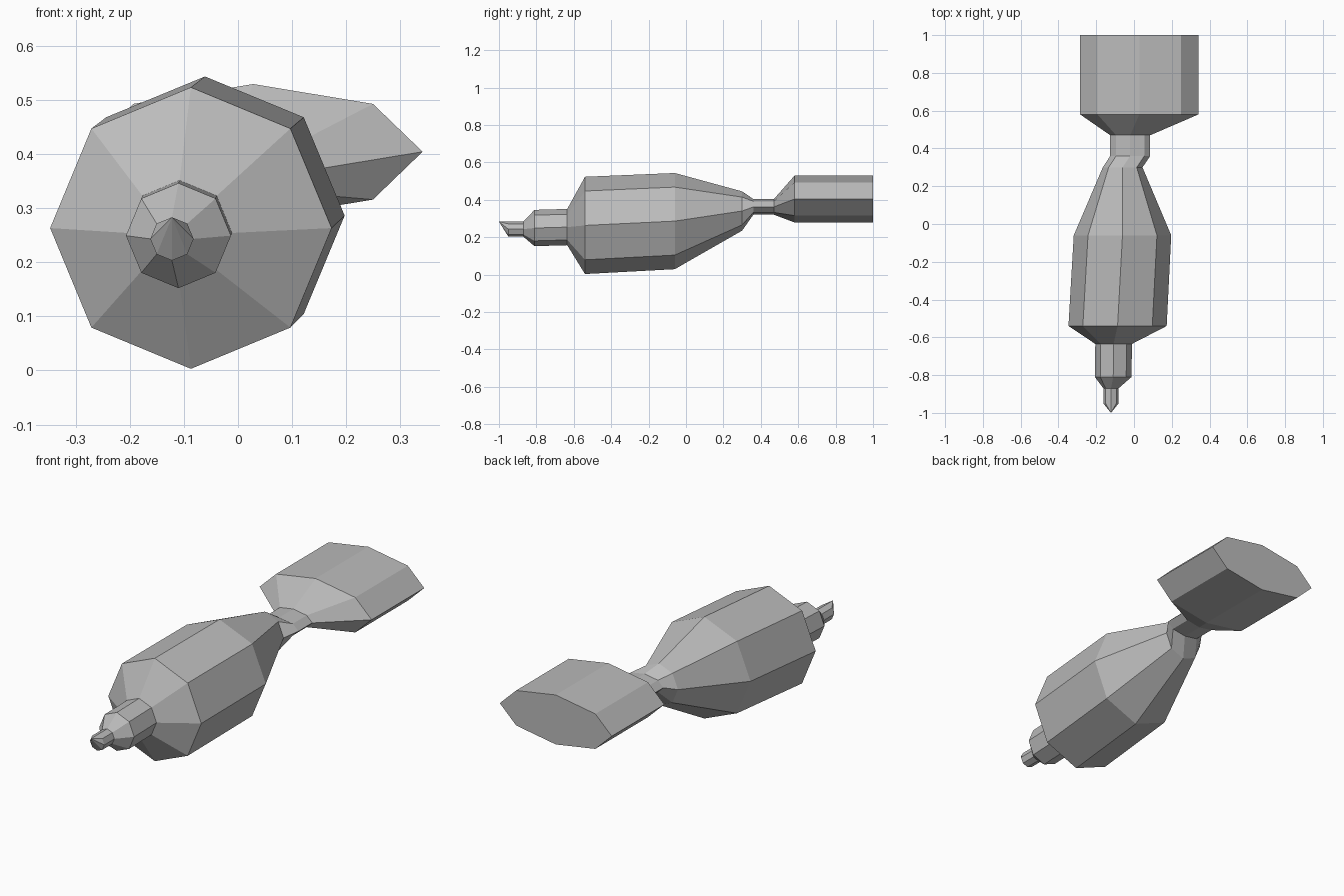
import bpy
import bmesh
from math import sin, cos, tau

cube = bpy.data.objects.get("Cube")
if cube:
    bpy.data.objects.remove(cube, do_unlink=True)

SIDES = 8

grey = bpy.data.materials.new("plain grey")
grey.use_nodes = True
GREY = (0.5, 0.5, 0.5, 1)
grey.diffuse_color = GREY
grey.node_tree.nodes["Principled BSDF"].inputs["Base Color"].default_value = GREY


def loft(name, rings, cap_end=False, slant_tip=0):
    """Skin elliptical rings (y, centre x, centre z, radius x, radius z), front to back."""
    bm = bmesh.new()
    loops = []
    for y, cx, cz, rx, rz in rings:
        loops.append([bm.verts.new((cx + rx * sin(tau * i / SIDES), y,
                                    cz + rz * cos(tau * i / SIDES)))
                      for i in range(SIDES)])
    for a, b in zip(loops, loops[1:]):
        for i in range(SIDES):
            j = (i + 1) % SIDES
            bm.faces.new((a[i], a[j], b[j], b[i]))
    if cap_end:
        bm.faces.new(loops[-1])
    if slant_tip:
        # the top corner is drawn forward and the front closed as a fan from it
        tip = loops[0]
        tip[0].co.y -= slant_tip
        for i in range(1, SIDES - 1):
            bm.faces.new((tip[0], tip[i + 1], tip[i]))
    bmesh.ops.recalc_face_normals(bm, faces=bm.faces)
    # open sections: make sure the walls face outward
    cx = sum(v.co.x for v in bm.verts) / len(bm.verts)
    cz = sum(v.co.z for v in bm.verts) / len(bm.verts)
    facing = sum(f.normal.x * (f.calc_center_median().x - cx)
                 + f.normal.z * (f.calc_center_median().z - cz) for f in bm.faces)
    if facing < 0:
        bmesh.ops.reverse_faces(bm, faces=bm.faces)
    mesh = bpy.data.meshes.new(name)
    bm.to_mesh(mesh)
    bm.free()
    mesh.materials.append(grey)
    obj = bpy.data.objects.new(name, mesh)
    bpy.context.collection.objects.link(obj)
    return obj


# Rings shared by neighbouring parts
tip_back = (-0.87, -0.122, 0.243, 0.04, 0.04)
collar_front = (-0.81, -0.11, 0.249, 0.097, 0.097)
collar_back = (-0.635, -0.108, 0.254, 0.097, 0.097)
neck_front = (0.30, -0.06, 0.34, 0.105, 0.105)
neck_back = (0.47, -0.02, 0.362, 0.106, 0.042)

# Slanted tip
loft("tip", [(-0.95, -0.122, 0.243, 0.04, 0.04), tip_back], slant_tip=0.05)
# Collar with its front shoulder
loft("collar", [tip_back, collar_front, collar_back])
# Large barrel tapering to the neck
loft("barrel", [collar_back,
                (-0.54, -0.087, 0.263, 0.26, 0.26),
                (-0.06, -0.061, 0.286, 0.258, 0.257),
                neck_front])
# Neck flattening from round to oval
loft("neck", [neck_front, (0.36, -0.02, 0.362, 0.106, 0.042), neck_back])
# Flat oval tail block
loft("tail", [neck_back,
              (0.58, 0.028, 0.404, 0.313, 0.125),
              (1.0, 0.028, 0.404, 0.313, 0.125)], cap_end=True)
